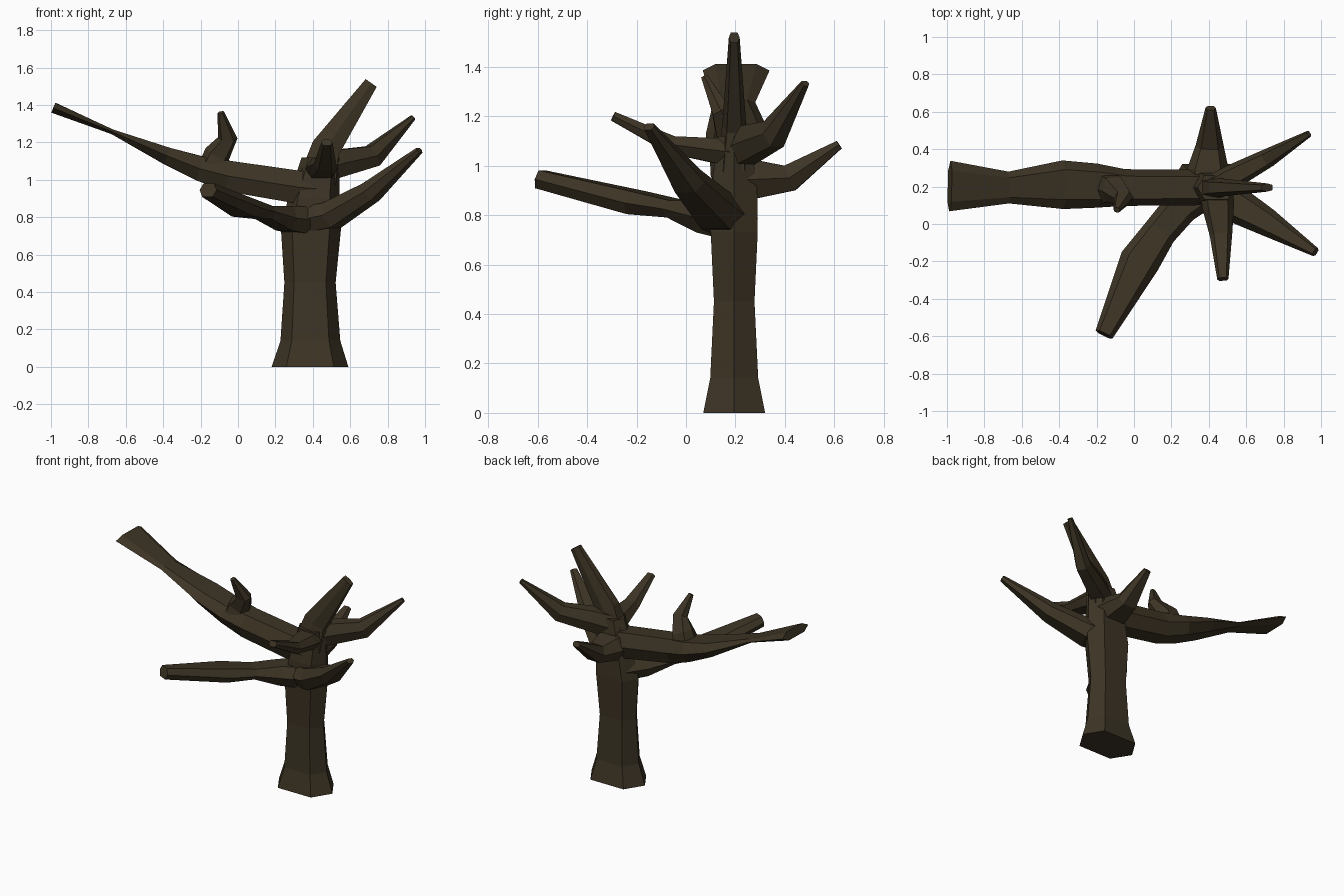
import bpy, bmesh
from mathutils import Vector

bark = bpy.data.materials.new("bark")
bark.diffuse_color = (0.046, 0.034, 0.018, 1)

# six-sided section: (sideways, up) in units of the half sizes
HEX = [(1, 0), (0.62, 1), (-0.62, 1), (-1, 0), (-0.62, -1), (0.62, -1)]


def limb(name, rings, side=None, level_ends=False):
    """Loft six-sided rings; each ring is (x, y, z, half width, half depth)."""
    bm = bmesh.new()
    pts = [Vector(r[:3]) for r in rings]
    loops = []
    for i, r in enumerate(rings):
        a, b = pts[max(i - 1, 0)], pts[min(i + 1, len(pts) - 1)]
        t = Vector((0, 0, 1)) if level_ends else (b - a).normalized()
        s = Vector(side) if side else t.cross(Vector((0, 0, 1)))
        s = (s - t * s.dot(t)).normalized()
        u = s.cross(t)
        loops.append([bm.verts.new(pts[i] + s * (h * r[3]) + u * (v * r[4])) for h, v in HEX])
    for lo, hi in zip(loops, loops[1:]):
        for k in range(6):
            n = (k + 1) % 6
            bm.faces.new((lo[k], lo[n], hi[n], hi[k]))
    bm.faces.new(loops[0][::-1])
    bm.faces.new(loops[-1])
    bmesh.ops.recalc_face_normals(bm, faces=bm.faces)
    mesh = bpy.data.meshes.new(name)
    bm.to_mesh(mesh)
    bm.free()
    mesh.materials.append(bark)
    ob = bpy.data.objects.new(name, mesh)
    bpy.context.collection.objects.link(ob)
    return ob


# trunk with flared foot
limb("trunk", [
    (0.385, 0.195, 0.00, 0.205, 0.125),
    (0.387, 0.195, 0.14, 0.160, 0.097),
    (0.385, 0.195, 0.45, 0.137, 0.082),
    (0.390, 0.195, 0.73, 0.160, 0.095),
    (0.405, 0.195, 0.90, 0.138, 0.093),
    (0.440, 0.195, 1.12, 0.100, 0.065)], side=(1, 0, 0), level_ends=True)

# long left branch, flattened at its end
limb("left_branch", [
    (0.45, 0.195, 0.950, 0.085, 0.085),
    (0.33, 0.195, 0.960, 0.095, 0.088),
    (-0.05, 0.195, 1.020, 0.098, 0.082),
    (-0.20, 0.205, 1.060, 0.118, 0.066),
    (-0.38, 0.210, 1.128, 0.130, 0.046),
    (-0.67, 0.195, 1.256, 0.085, 0.013),
    (-0.985, 0.203, 1.385, 0.135, 0.028)])

# short crooked stub on the left branch
limb("stub", [
    (-0.15, 0.190, 1.04, 0.075, 0.085),
    (-0.11, 0.185, 1.14, 0.070, 0.065),
    (-0.055, 0.140, 1.225, 0.052, 0.036),
    (-0.092, 0.075, 1.360, 0.018, 0.014)], side=(1, 0, 0))

# low front left bough, blunt end
limb("front_left_branch", [
    (0.38, 0.20, 0.780, 0.115, 0.075),
    (0.25, 0.09, 0.795, 0.095, 0.066),
    (0.14, -0.04, 0.825, 0.090, 0.035),
    (0.03, -0.20, 0.850, 0.108, 0.047),
    (-0.16, -0.59, 0.945, 0.050, 0.037)])

# low front right bough
limb("front_right_branch", [
    (0.36, 0.19, 0.785, 0.110, 0.070),
    (0.50, 0.13, 0.810, 0.105, 0.070),
    (0.71, 0.01, 0.935, 0.075, 0.052),
    (0.97, -0.15, 1.158, 0.025, 0.016)])

# back right branch
limb("back_right_branch", [
    (0.43, 0.20, 1.060, 0.070, 0.075),
    (0.54, 0.26, 1.090, 0.065, 0.072),
    (0.72, 0.355, 1.128, 0.050, 0.058),
    (0.935, 0.482, 1.333, 0.018, 0.013)])

# rising crown branch
limb("top_branch", [
    (0.425, 0.195, 1.000, 0.070, 0.100),
    (0.470, 0.195, 1.170, 0.048, 0.078),
    (0.712, 0.195, 1.518, 0.022, 0.036)], side=(0, 1, 0))

# branch pointing back
limb("back_branch", [
    (0.40, 0.20, 0.945, 0.120, 0.080),
    (0.395, 0.29, 0.945, 0.112, 0.076),
    (0.405, 0.42, 0.950, 0.075, 0.054),
    (0.41, 0.62, 1.085, 0.028, 0.018)])

# branch pointing forward
limb("front_branch", [
    (0.44, 0.22, 1.050, 0.090, 0.060),
    (0.45, 0.09, 1.065, 0.085, 0.048),
    (0.465, -0.06, 1.085, 0.060, 0.036),
    (0.475, -0.295, 1.200, 0.030, 0.019)])
